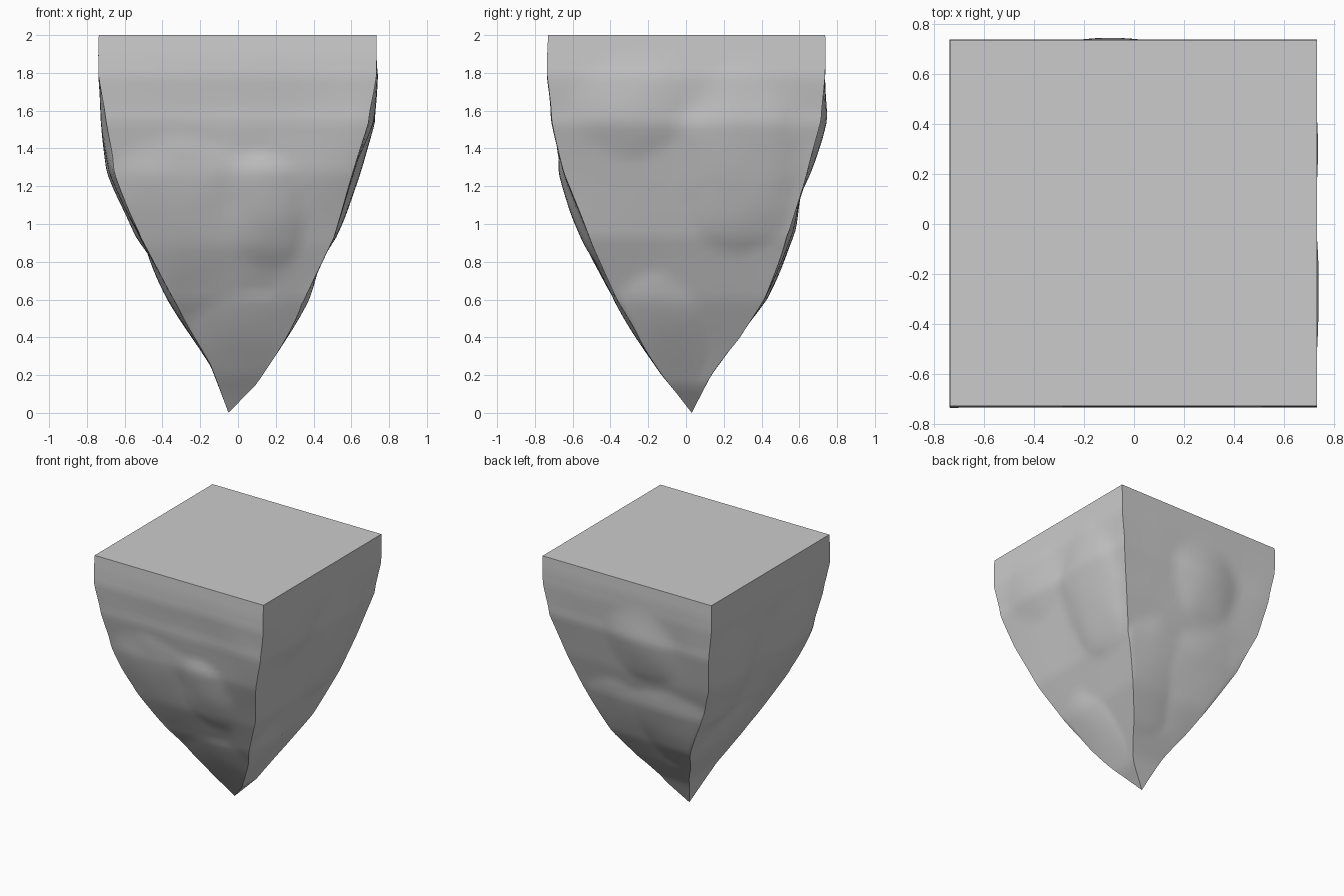
import bpy, bmesh, math
from mathutils import Vector, noise

if "Cube" in bpy.data.objects:
    bpy.data.objects.remove(bpy.data.objects["Cube"])

# Silhouette profiles (z, x or y) of the four sides, from tip to top
LEFT = [(0, -.05), (.12, -.1), (.25, -.155), (.38, -.23), (.6, -.36), (.93, -.54),
        (1.27, -.67), (1.53, -.715), (1.78, -.745), (1.9, -.74), (2, -.737)]
RIGHT = [(0, -.05), (.15, .1), (.38, .24), (.6, .375), (.93, .53),
         (1.25, .63), (1.53, .715), (1.78, .74), (1.9, .733), (2, .733)]
FRONT = [(0, .03), (.2, -.13), (.6, -.39), (.88, -.52), (1.27, -.665),
         (1.55, -.73), (1.78, -.745), (1.9, -.735), (2, -.73)]
BACK = [(0, .03), (.2, .14), (.38, .28), (.6, .41), (.96, .57),
        (1.23, .655), (1.55, .735), (1.78, .745), (1.9, .74), (2, .737)]

# Rock mounds on each side: (centre along side, centre z, half width, half height, rise)
MOUNDS = {
    'front': [(-.3, .95, .6, .5, .035), (.1, 1.05, .25, .33, .045), (0, .4, .3, .3, .03)],
    'right': [(.28, 1.35, .32, .52, .04), (-.15, .4, .25, .32, .035), (-.3, 1.65, .3, .3, .025)],
    'back': [(-.25, .75, .5, .38, .045), (.2, .7, .4, .4, .035), (-.1, 1.5, .3, .3, .03)],
    'left': [(-.4, 1.4, .3, .5, .035), (.35, 1.3, .3, .5, .04), (0, .55, .35, .35, .035)],
}
N, ROWS = 28, 56


def sample(profile, z):
    for (z0, a), (z1, b) in zip(profile, profile[1:]):
        if z <= z1:
            return a + (b - a) * (z - z0) / (z1 - z0)
    return profile[-1][1]


def relief(side, u, z):
    """Outward offset: overlapping mounds meeting in ragged creases."""
    seed = list(MOUNDS).index(side) * 7.3
    wob = .12 * noise.noise(Vector((u * 5, z * 5, seed)))
    best = 0
    for cu, cz, ru, rz, h in MOUNDS[side]:
        r = math.hypot((u - cu) / ru, (z - cz) / rz) + wob
        best = max(best, h * (1 - r * r))
    rough = .012 * noise.noise(Vector((u * 2.5, z * 2, seed + 3)))
    fade = min(1, z / .6) * max(0, min(1, (1.9 - z) / .3))
    return (best + rough - .022) * fade


bm = bmesh.new()
tip = bm.verts.new((-.05, .03, 0))
rings = []
for i in range(1, ROWS + 1):
    z = 2 * i / ROWS
    l, r, f, b = (sample(p, z) for p in (LEFT, RIGHT, FRONT, BACK))
    ring = []
    for k in range(4 * N):
        s, t = k // N, (k % N) / N
        x, y = [(l + (r - l) * t, f), (r, f + (b - f) * t),
                (r + (l - r) * t, b), (l, b + (f - b) * t)][s]
        px, py = x, y
        # Corners belong to two sides and take both offsets
        if y == f:
            py -= relief('front', x, z)
        if y == b:
            py += relief('back', x, z)
        if x == r:
            px += relief('right', y, z)
        if x == l:
            px -= relief('left', y, z)
        ring.append(bm.verts.new((px, py, z)))
    rings.append(ring)

# Sides, tip fan and flat top
M = 4 * N
for k in range(M):
    j = (k + 1) % M
    bm.faces.new((tip, rings[0][j], rings[0][k]))
    for a, c in zip(rings, rings[1:]):
        bm.faces.new((a[k], a[j], c[j], c[k]))
bm.faces.new(rings[-1])
bmesh.ops.recalc_face_normals(bm, faces=bm.faces)

mesh = bpy.data.meshes.new("rock_spike")
bm.to_mesh(mesh)
bm.free()
rock = bpy.data.objects.new("rock_spike", mesh)
bpy.context.collection.objects.link(rock)
bpy.context.view_layer.objects.active = rock
rock.select_set(True)
bpy.ops.object.shade_smooth_by_angle(angle=math.radians(35))
